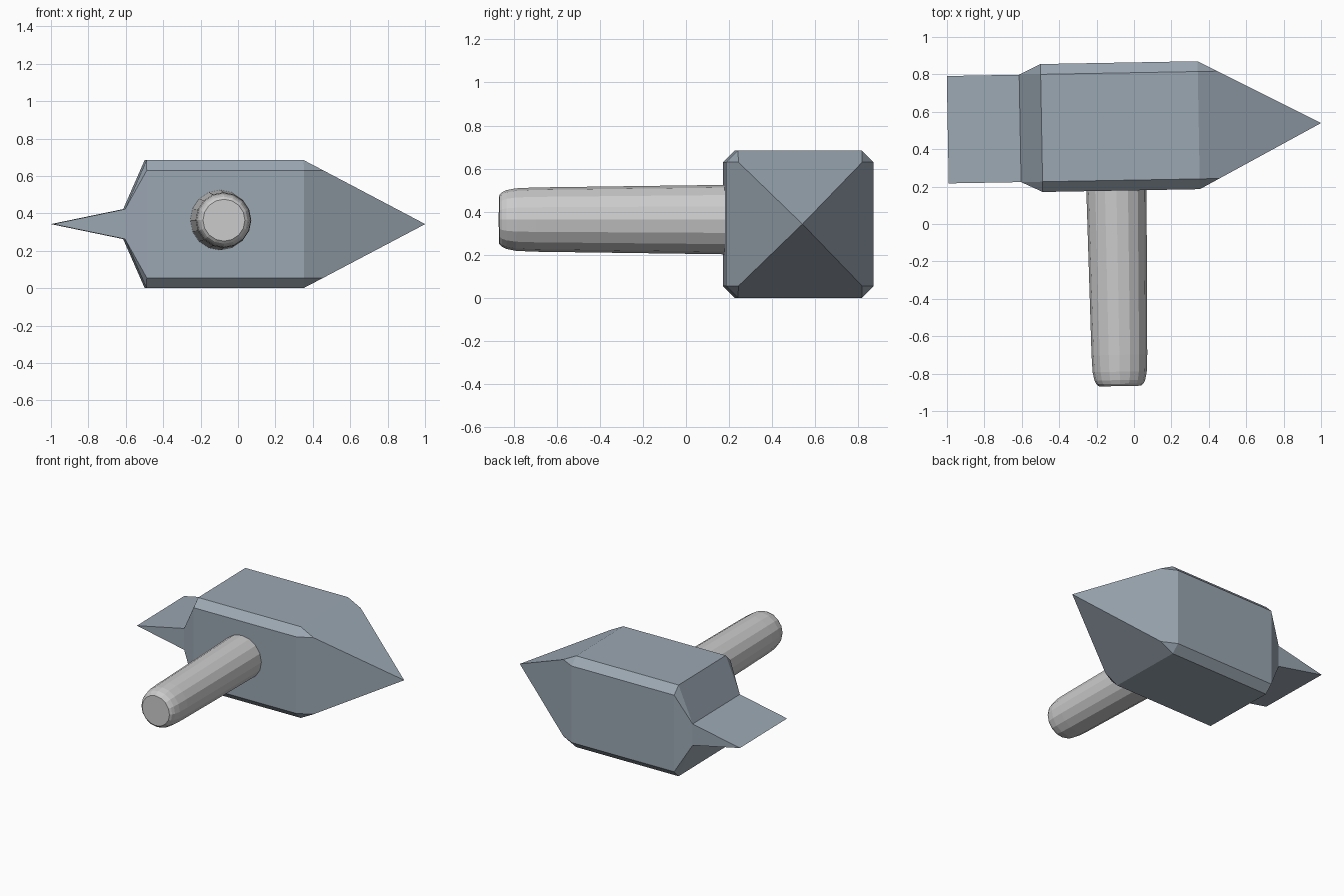
import bpy, bmesh, math

if "Cube" in bpy.data.objects:
    bpy.data.objects.remove(bpy.data.objects["Cube"])

TILT = 0.018                     # slight turn of the whole tool about z
ORIGIN = (0.001, 0.522, 0.343)   # centre of the head


def make_object(name, bm, material=None):
    bmesh.ops.recalc_face_normals(bm, faces=bm.faces)
    mesh = bpy.data.meshes.new(name)
    bm.to_mesh(mesh)
    bm.free()
    ob = bpy.data.objects.new(name, mesh)
    ob.location = ORIGIN
    ob.rotation_euler[2] = TILT
    bpy.context.collection.objects.link(ob)
    if material:
        mesh.materials.append(material)
    return ob


steel = bpy.data.materials.new("steel")
steel.diffuse_color = (0.33, 0.39, 0.45, 1)
steel.use_nodes = True
steel.node_tree.nodes["Principled BSDF"].inputs["Base Color"].default_value = steel.diffuse_color

# Head: chamfered block, pyramid point on the right, shoulder on the left
H, C, N = 0.342, 0.287, 0.08     # half size, half size inside chamfer, neck half height
signs = [(sy, sz) for sy in (-1, 1) for sz in (-1, 1)]
points = [(1.0, 0, 0)]
for sy, sz in signs:
    for x in (-0.495, 0.345):
        points += [(x, sy * C, sz * H), (x, sy * H, sz * C)]
    points += [(1 - 0.655 * C / H, sy * C, sz * C), (-0.61, sy * C, sz * N)]
bm = bmesh.new()
verts = [bm.verts.new(p) for p in points]
bmesh.ops.convex_hull(bm, input=verts)
bm.normal_update()
bmesh.ops.dissolve_limit(bm, angle_limit=0.02, verts=bm.verts, edges=bm.edges)
neck = [f for f in bm.faces if all(v.co.x < -0.6 for v in f.verts)]
bmesh.ops.delete(bm, geom=neck, context='FACES_ONLY')

# Thin chisel wedge growing from the neck opening
corner = {}
for v in bm.verts:
    if v.co.x < -0.6:
        corner[(v.co.y > 0, v.co.z > 0)] = v
tip = {s: bm.verts.new((-0.997, C if s else -C, 0)) for s in (False, True)}
for up in (False, True):
    bm.faces.new((corner[(False, up)], corner[(True, up)], tip[True], tip[False]))
for s in (False, True):
    bm.faces.new((corner[(s, False)], corner[(s, True)], tip[s]))
make_object("hammer_head", bm, steel)

# Handle: tapered 16-sided shaft with a rounded end
SIDES = 16
profile = [(-0.25, 0.162), (-0.34, 0.161), (-1.22, 0.149), (-1.31, 0.145),
           (-1.355, 0.136), (-1.375, 0.126), (-1.387, 0.112)]
bm = bmesh.new()
rings = []
for y, r in profile:
    rings.append([bm.verts.new((-0.101 + r * math.cos(a), y, 0.021 + r * math.sin(a)))
                  for a in (2 * math.pi * i / SIDES for i in range(SIDES))])
for a, b in zip(rings, rings[1:]):
    for i in range(SIDES):
        j = (i + 1) % SIDES
        bm.faces.new((a[i], a[j], b[j], b[i]))
bm.faces.new(rings[0])
bm.faces.new(rings[-1])
make_object("handle", bm)
